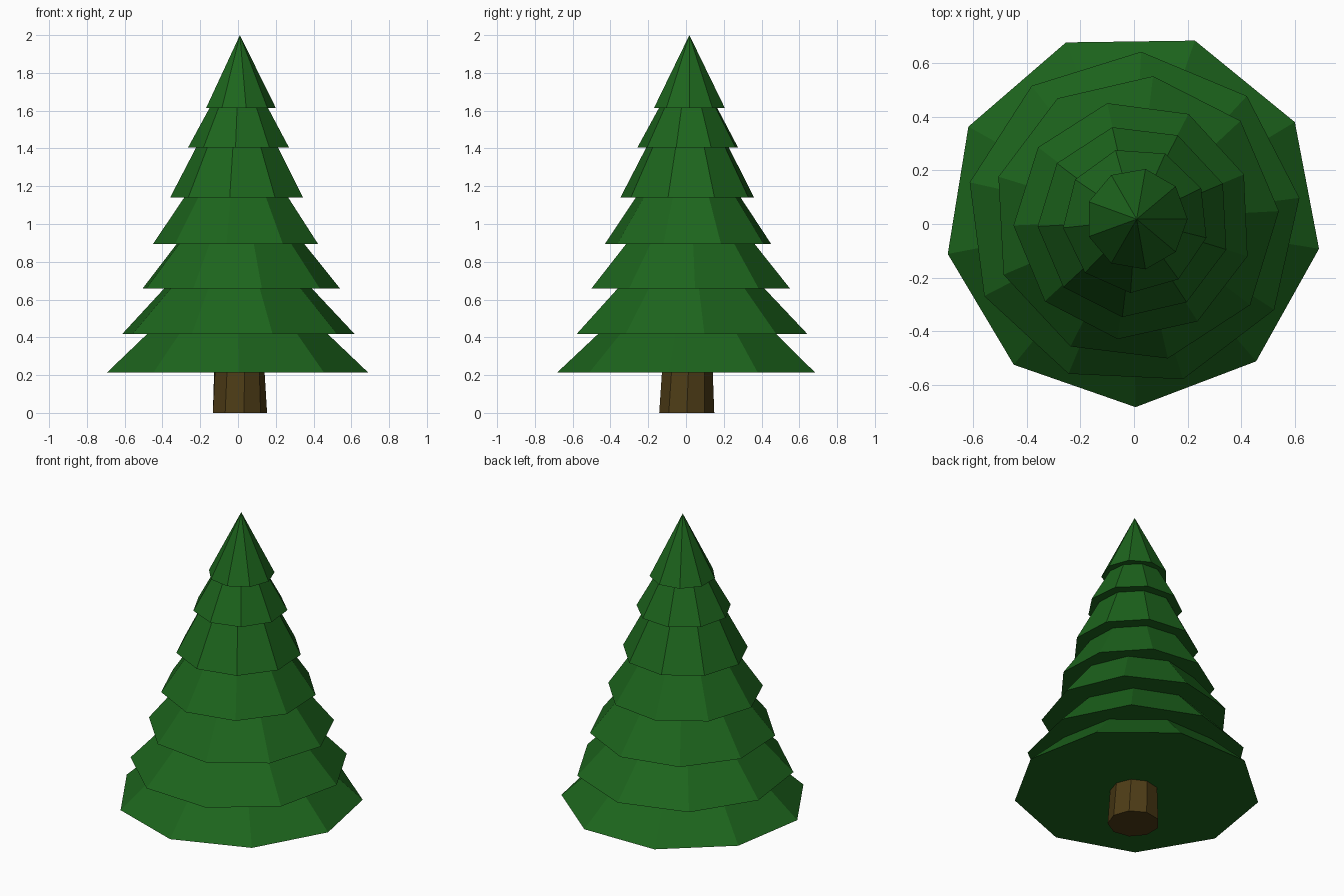
import bpy, bmesh
from math import radians, cos, sin

if "Cube" in bpy.data.objects:
    bpy.data.objects.remove(bpy.data.objects["Cube"])

SIDES = 9


def material(name, rgb):
    m = bpy.data.materials.new(name)
    m.diffuse_color = (*rgb, 1)
    m.use_nodes = True
    m.node_tree.nodes["Principled BSDF"].inputs["Base Color"].default_value = m.diffuse_color
    return m


def ring(bm, x, y, z, r, turn):
    return [bm.verts.new((x + r * cos(radians(turn + i * 360 / SIDES)),
                          y + r * sin(radians(turn + i * 360 / SIDES)), z))
            for i in range(SIDES)]


def frustum(name, bottom, top, mat):
    """Nine-sided flat-faced frustum, or a cone when the top radius is zero."""
    bm = bmesh.new()
    low = ring(bm, *bottom)
    bm.faces.new(low[::-1])
    if top[3] > 0:
        high = ring(bm, *top)
    else:
        high = [bm.verts.new(top[:3])] * SIDES
    for i in range(SIDES):
        j = (i + 1) % SIDES
        face = [low[i], low[j], high[j]]
        if high[i] is not high[j]:
            face.append(high[i])
        bm.faces.new(face)
    me = bpy.data.meshes.new(name)
    bm.to_mesh(me)
    bm.free()
    me.materials.append(mat)
    ob = bpy.data.objects.new(name, me)
    bpy.context.collection.objects.link(ob)


green = material("needles", (0.012, 0.13, 0.012))
brown = material("bark", (0.075, 0.045, 0.008))

# Trunk
frustum("trunk", (0.006, 0.004, 0, 0.148, 0), (0.004, 0.006, 0.23, 0.136, 3), brown)

# Branch tiers: centre x, centre y, bottom z, bottom radius, turn, top radius
tiers = [
    (-0.004, 0.020, 0.213, 0.703, 30.8, 0.485),
    (-0.003, 0.018, 0.418, 0.625, 7.3, 0.398),
    (0.006, 0.020, 0.658, 0.535, 3, 0.345),
    (-0.003, 0.014, 0.895, 0.447, 22.5, 0.282),
    (0.000, 0.010, 1.14, 0.360, 23, 0.222),
    (0.006, 0.014, 1.405, 0.272, 26, 0.157),
    (0.010, 0.018, 1.615, 0.190, 0, 0),
]
for i, (x, y, z, r, turn, r_top) in enumerate(tiers):
    z_top = tiers[i + 1][2] if i + 1 < len(tiers) else 2.0
    frustum(f"branch_tier_{i + 1}", (x, y, z, r, turn),
            (x, y, z_top, r_top, turn), green)
